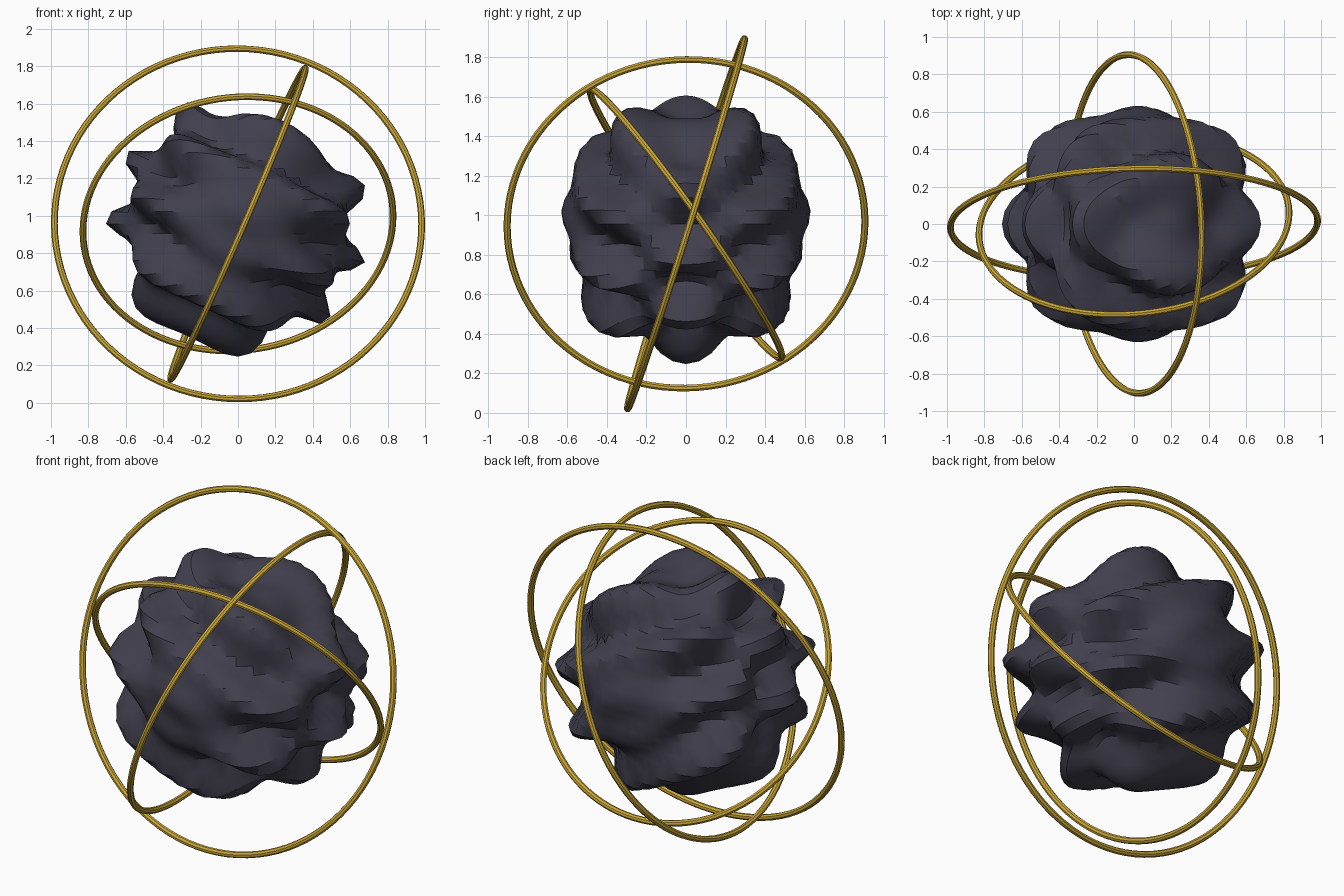
import bpy
import math
from mathutils import Vector, Matrix

if "Cube" in bpy.data.objects:
    bpy.data.objects.remove(bpy.data.objects["Cube"])

CENTRE = Vector((0, 0, 0.957))


def material(name, rgb):
    m = bpy.data.materials.new(name)
    m.diffuse_color = (*rgb, 1)
    m.use_nodes = True
    m.node_tree.nodes["Principled BSDF"].inputs["Base Color"].default_value = m.diffuse_color
    return m


dark = material("dark slate", (0.053, 0.050, 0.075))
gold = material("gold", (0.60, 0.39, 0.04))

# Rippled core: a sphere pushed in and out by crossed sine waves
bpy.ops.mesh.primitive_uv_sphere_add(segments=64, ring_count=32, radius=1, location=CENTRE)
core = bpy.context.object
core.name = "rippled_core"
for v in core.data.vertices:
    d = v.co.normalized()
    v.co = d * (0.612 + 0.098 * math.sin(5 * d.x + 11 * d.z) * math.cos(5 * d.y))
core.data.materials.append(dark)
bpy.ops.object.shade_smooth_by_angle(angle=math.radians(30))


# Orbit rings: each lies in the plane of two directions
def ring(name, radius, u, v):
    bpy.ops.mesh.primitive_torus_add(major_radius=radius, minor_radius=0.018,
                                     major_segments=96, minor_segments=8)
    ob = bpy.context.object
    ob.name = name
    x = Vector(u).normalized()
    z = x.cross(Vector(v)).normalized()
    y = z.cross(x)
    rot = Matrix((x, y, z)).transposed().to_4x4()
    ob.matrix_world = Matrix.Translation(CENTRE) @ rot
    ob.data.materials.append(gold)
    bpy.ops.object.shade_smooth_by_angle(angle=math.radians(30))


ring("outer_ring", 0.982, (0.985, 0.02, 0), (0, 0.30, 0.95))
ring("middle_ring", 0.906, (0.37, 0, 0.855), (0.035, -0.92, 0))
ring("inner_ring", 0.832, (0.845, 0.06, 0.04), (0, -0.49, 0.69))
